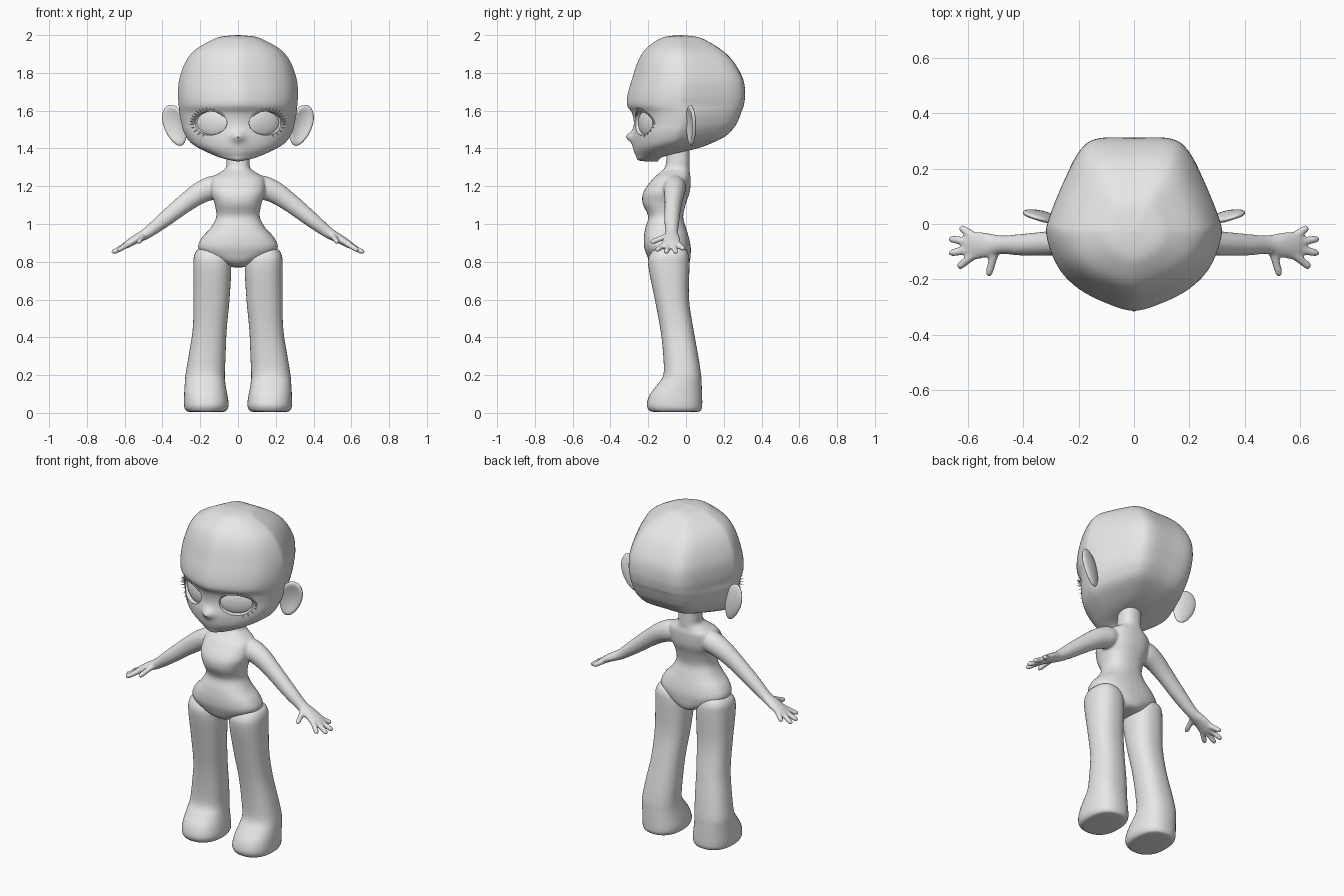
import bpy, bmesh
from math import sin, cos, pi, radians
from mathutils import Vector, Matrix
from mathutils.bvhtree import BVHTree

if "Cube" in bpy.data.objects:
    bpy.data.objects.remove(bpy.data.objects["Cube"])

clay = bpy.data.materials.new("light_grey_clay")
clay.use_nodes = True
clay.diffuse_color = (0.8, 0.8, 0.8, 1)
clay.node_tree.nodes["Principled BSDF"].inputs["Base Color"].default_value = (0.8, 0.8, 0.8, 1)


def smooth_path(rows, steps, closed=False):
    """Catmull-Rom interpolation through rows of numbers."""
    rows = [Vector(r) for r in rows]
    n = len(rows)
    pick = (lambda i: rows[i % n]) if closed else (lambda i: rows[max(0, min(n - 1, i))])
    out = []
    for i in range(n if closed else n - 1):
        a, b, c, d = (pick(i + k) for k in (-1, 0, 1, 2))
        for s in range(steps):
            t = s / steps
            out.append(0.5 * (2 * b + (c - a) * t + (2 * a - 5 * b + 4 * c - d) * t ** 2
                              + (3 * b - a - 3 * c + d) * t ** 3))
    return out if closed else out + [rows[-1]]


def skin_rings(bm, rings):
    loops = [[bm.verts.new(p) for p in ring] for ring in rings]
    for a, b in zip(loops, loops[1:]):
        for i in range(len(a)):
            j = (i + 1) % len(a)
            bm.faces.new((a[i], a[j], b[j], b[i]))
    bm.faces.new(loops[0])
    bm.faces.new(loops[-1])


def loft(bm, rows, section, steps=4):
    """Stack a section; row = z front, z back, x centre, half width, y front, y back."""
    rings = []
    for zf, zb, xc, w, yf, yb in smooth_path(rows, steps):
        rings.append([(xc + u * w, (yf + yb) / 2 + v * (yb - yf) / 2,
                       (zf + zb) / 2 + v * (zb - zf) / 2) for u, v in section])
    skin_rings(bm, rings)


def tube(bm, rows, steps=4, sides=16):
    """Sweep an ellipse; row = x, y, z, sideways radius, upward radius."""
    path = smooth_path(rows, steps)
    rings = []
    for i, r in enumerate(path):
        t = (Vector(path[min(i + 1, len(path) - 1)][:3]) - Vector(path[max(i - 1, 0)][:3])).normalized()
        side = Vector((0, 0, 1)).cross(t).normalized()
        up = t.cross(side)
        rings.append([Vector(r[:3]) + side * r[3] * cos(a) + up * r[4] * sin(a)
                      for a in (2 * pi * k / sides for k in range(sides))])
    skin_rings(bm, rings)


def finish(name, bm, angle=40):
    bmesh.ops.recalc_face_normals(bm, faces=bm.faces)
    me = bpy.data.meshes.new(name)
    bm.to_mesh(me)
    bm.free()
    ob = bpy.data.objects.new(name, me)
    bpy.context.collection.objects.link(ob)
    me.materials.append(clay)
    shade(ob, angle)
    return ob


def activate(ob):
    bpy.ops.object.select_all(action='DESELECT')
    ob.select_set(True)
    bpy.context.view_layer.objects.active = ob


def shade(ob, angle):
    activate(ob)
    bpy.ops.object.shade_smooth_by_angle(angle=radians(angle))


def ellipsoid(name, centre, radii, rotation):
    bm = bmesh.new()
    bmesh.ops.create_uvsphere(bm, u_segments=40, v_segments=24, radius=1)
    bm.transform(Matrix.Translation(centre) @ rotation @ Matrix.Diagonal((*radii, 1)))
    return finish(name, bm)


def power(v, e=0.85):
    return abs(v) ** e * (1 if v > 0 else -1)


round_section = [(power(cos(2 * pi * k / 40)), power(sin(2 * pi * k / 40))) for k in range(40)]

# Torso, neck, arms and hands are blended into one skin
bm = bmesh.new()
torso = [(1.40, .06, -.10, .02), (1.33, .062, -.105, .02), (1.295, .066, -.115, .02),
         (1.27, .10, -.14, .02), (1.24, .14, -.175, .025), (1.17, .145, -.225, .02),
         (1.11, .125, -.23, 0), (1.04, .115, -.2, -.015), (.98, .145, -.215, 0),
         (.93, .19, -.223, .015), (.88, .212, -.222, .025), (.84, .185, -.21, .025),
         (.80, .11, -.19, .02), (.775, .05, -.15, 0), (.77, .01, -.1, -.06)]
loft(bm, [(z, z, 0, w, f, b) for z, w, f, b in torso], round_section)
arm = [(.06, -.06, 1.22, .04, .04), (.13, -.06, 1.195, .06, .062), (.2, -.062, 1.165, .055, .058),
       (.28, -.068, 1.11, .046, .05), (.4, -.075, 1.015, .04, .04), (.48, -.075, .953, .034, .03),
       (.54, -.076, .92, .046, .024), (.59, -.08, .89, .05, .019), (.615, -.082, .876, .03, .01)]
# finger = root x, root y, tip x, tip y, tip z
fingers = [(.58, -.045, .625, -.014, .868), (.59, -.067, .662, -.054, .85),
           (.59, -.092, .662, -.105, .85), (.58, -.112, .632, -.154, .862),
           (.50, -.09, .525, -.18, .905)]
for s in (1, -1):
    tube(bm, [(s * x, *rest) for x, *rest in arm])
    for x, y, tx, ty, tz in fingers:
        root = Vector((s * x, y, .94 - .57 * (x - .5)))
        tip = Vector((s * tx, ty, tz))
        tube(bm, [(*root.lerp(tip, t), r, r) for t, r in
                  ((0, .017), (.5, .015), (.9, .014), (1.06, .009), (1.1, .003))], 3, 12)
body = finish("body", bm)
blend = body.modifiers.new("blend", 'REMESH')
blend.mode = 'VOXEL'
blend.voxel_size = 0.0065
relax = body.modifiers.new("relax", 'SMOOTH')
relax.factor = 0.5
relax.iterations = 6
activate(body)
for m in ("blend", "relax"):
    bpy.ops.object.modifier_apply(modifier=m)
shade(body, 60)

# Legs with rounded feet
leg = [(.88, .15, .02, -.12, -.06), (.87, .15, .055, -.16, -.01), (.84, .142, .088, -.19, .013),
       (.78, .136, .1, -.2, .018), (.6, .14, .095, -.165, .016), (.44, .15, .09, -.135, .04),
       (.3, .164, .098, -.12, .065), (.2, .174, .104, -.12, .08), (.15, .174, .108, -.152, .083),
       (.1, .171, .114, -.19, .085), (.05, .168, .118, -.207, .086), (.02, .168, .112, -.2, .082),
       (.006, .168, .09, -.175, .06), (.005, .168, .01, -.07, -.05)]
for s, side in ((1, "left"), (-1, "right")):
    bm = bmesh.new()
    loft(bm, [(z, z, s * x, w, f, b) for z, x, w, f, b in leg], round_section)
    finish(side + "_leg", bm, 60)

# Head: pointed face, broad temples, flattened back
half_plan = [(0, -1), (.3, -.92), (.63, -.75), (.87, -.5), (1, -.15), (.97, .07),
             (.8, .5), (.62, .85), (.42, .99), (0, 1)]
plan = smooth_path(half_plan + [(-u, v) for u, v in half_plan[-2:0:-1]], 5, True)
skull = [(2.0, 2.0, .01, -.03, -.02), (1.993, 1.99, .09, -.1, .06), (1.975, 1.97, .14, -.15, .11),
         (1.925, 1.92, .225, -.215, .19), (1.86, 1.86, .275, -.255, .25), (1.77, 1.77, .308, -.285, .3),
         (1.69, 1.69, .316, -.308, .312), (1.63, 1.63, .312, -.312, .305), (1.585, 1.6, .308, -.285, .295),
         (1.53, 1.56, .3, -.276, .28), (1.46, 1.52, .285, -.285, .26), (1.4, 1.47, .25, -.28, .215),
         (1.36, 1.43, .18, -.265, .14), (1.335, 1.395, .1, -.245, .04), (1.33, 1.37, .01, -.15, -.12)]
bm = bmesh.new()
loft(bm, [(zf, zb, 0, w, f, b) for zf, zb, w, f, b in skull], plan, 5)
for v in bm.verts:
    if v.co.y < -.15:  # small nose
        v.co.y -= .033 * 2.718 ** -((v.co.x / .03) ** 2 + ((v.co.z - 1.462) / .026) ** 2)
bmesh.ops.recalc_face_normals(bm, faces=bm.faces)
face_surface = BVHTree.FromBMesh(bm)
head = finish("head", bm)


def on_face(x, z):
    return face_surface.ray_cast(Vector((x, -1, z)), Vector((0, 1, 0)))[0]


for s, side in ((1, "left"), (-1, "right")):
    # Eye socket cut into the face, with the eye set inside
    turn = Matrix.Rotation(s * radians(27), 4, 'Z')
    outward = turn @ Vector((0, -1, 0))
    centre = on_face(s * .147, 1.535)
    cutter = ellipsoid("socket_cutter", centre, (.097, .05, .065), turn)
    cutter.hide_render = True
    cut = head.modifiers.new("socket", 'BOOLEAN')
    cut.operation = 'DIFFERENCE'
    cut.object = cutter
    activate(head)
    bpy.ops.object.modifier_apply(modifier="socket")
    bpy.data.objects.remove(cutter)
    ellipsoid(side + "_eye", centre - outward * .034, (.1, .03, .073), turn)

    # Upper lash line with short lashes fanning outwards
    bm = bmesh.new()
    rim = []
    for k in range(15):
        a = radians(-5 + 150 * k / 14)
        p = on_face(s * (.147 + .088 * cos(a)), 1.535 + .066 * sin(a))
        rim.append((*p, .006, .006))
        if k < 11:
            fan = Vector((s * cos(a), 0, sin(a))) * .016 + outward * .012
            tip = p + fan
            tube(bm, [(*p, .004, .004), (*tip, .0008, .0008)], 1, 6)
    tube(bm, rim, 2, 8)
    for k in range(4):  # lower outer lashes
        a = radians(-20 - 16 * k)
        p = on_face(s * (.147 + .09 * cos(a)), 1.535 + .066 * sin(a))
        tip = p + Vector((s * cos(a), 0, sin(a))) * .014 + outward * .006
        tube(bm, [(*p, .003, .003), (*tip, .0008, .0008)], 1, 6)
    finish(side + "_lashes", bm)

    # Ear: a leaning oval, dished on its front
    bm = bmesh.new()
    bmesh.ops.create_uvsphere(bm, u_segments=32, v_segments=20, radius=1)
    for v in bm.verts:
        if v.co.y < 0:
            v.co.y += 1.15 * max(0, 1 - (v.co.x ** 2 + v.co.z ** 2) / .75)
        v.co.x *= 1 + .15 * v.co.z
    lean = Matrix.Rotation(s * radians(17), 4, 'Y') @ Matrix.Rotation(s * radians(18), 4, 'Z')
    bm.transform(Matrix.Translation((s * .333, .026, 1.522)) @ lean @ Matrix.Diagonal((.062, .02, .112, 1)))
    finish(side + "_ear", bm, 60)

shade(head, 35)
